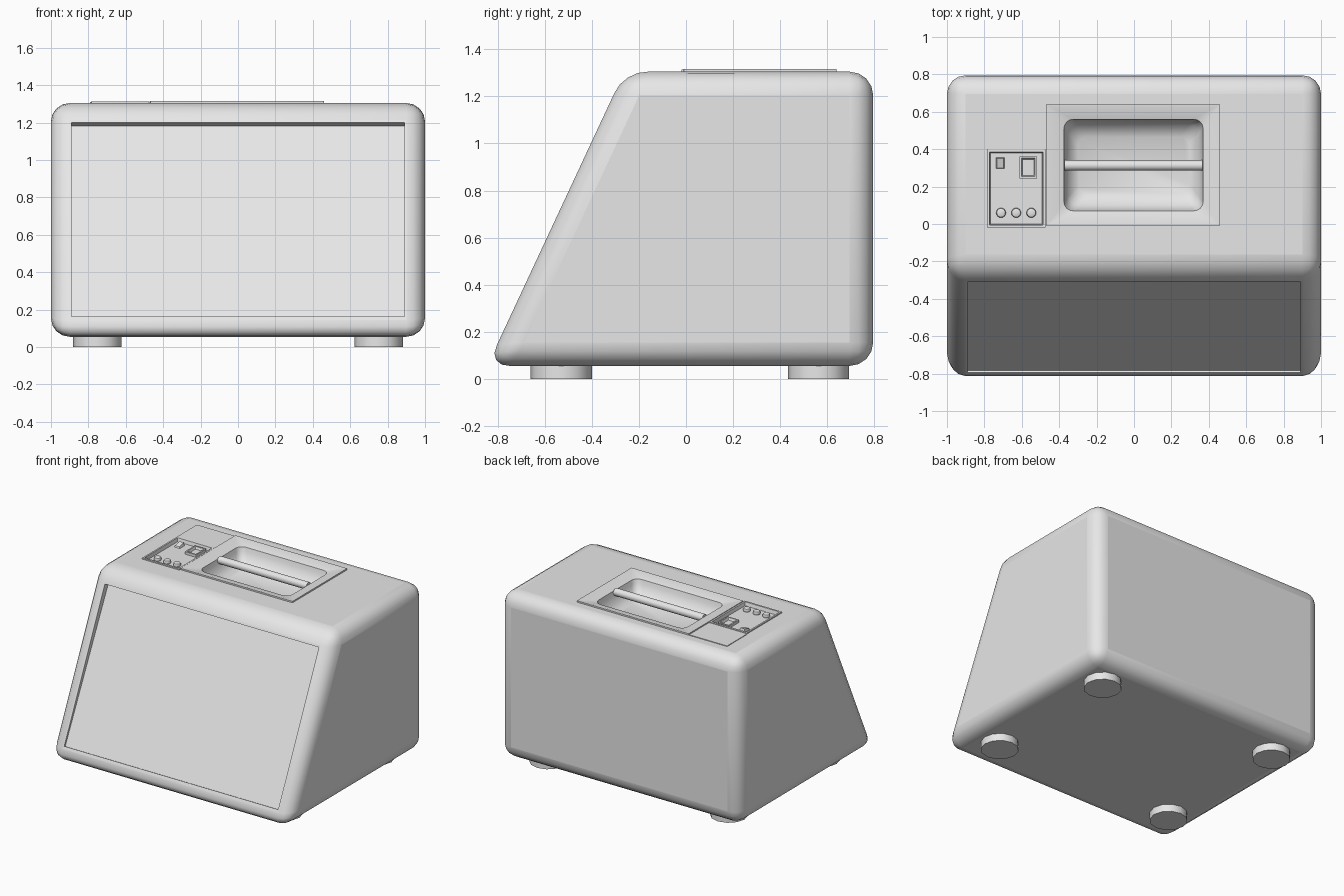
import bpy, bmesh, math
from mathutils import Vector, Matrix

if "Cube" in bpy.data.objects:
    bpy.data.objects.remove(bpy.data.objects["Cube"])

grey = bpy.data.materials.new("light_grey")
grey.diffuse_color = (0.8, 0.8, 0.8, 1)
grey.use_nodes = True
grey.node_tree.nodes["Principled BSDF"].inputs["Base Color"].default_value = grey.diffuse_color


def finish(name, bm, angle=40, recalc=True):
    """Turn a bmesh into a named, coloured, smooth-shaded object."""
    if recalc:
        bmesh.ops.recalc_face_normals(bm, faces=bm.faces[:])
    me = bpy.data.meshes.new(name)
    bm.to_mesh(me)
    bm.free()
    me.materials.append(grey)
    ob = bpy.data.objects.new(name, me)
    bpy.context.collection.objects.link(ob)
    smooth(ob, angle)
    return ob


def smooth(ob, angle):
    bpy.ops.object.select_all(action='DESELECT')
    ob.select_set(True)
    bpy.context.view_layer.objects.active = ob
    bpy.ops.object.shade_smooth_by_angle(angle=math.radians(angle))


def prism(name, ring_a, ring_b):
    """Solid between two matching rings of points."""
    bm = bmesh.new()
    a = [bm.verts.new(p) for p in ring_a]
    b = [bm.verts.new(p) for p in ring_b]
    n = len(a)
    bm.faces.new(a)
    bm.faces.new(b[::-1])
    for i in range(n):
        j = (i + 1) % n
        bm.faces.new((a[i], b[i], b[j], a[j]))
    return finish(name, bm)


def box(name, x0, x1, y0, y1, z0, z1):
    ring = [(x0, y0), (x1, y0), (x1, y1), (x0, y1)]
    return prism(name, [(x, y, z0) for x, y in ring], [(x, y, z1) for x, y in ring])


def round_rect(x0, x1, y0, y1, z, r, seg=4):
    pts = []
    for k, (cx, cy) in enumerate([(x1 - r, y1 - r), (x0 + r, y1 - r), (x0 + r, y0 + r), (x1 - r, y0 + r)]):
        for i in range(seg + 1):
            t = math.pi / 2 * (k + i / seg)
            pts.append((cx + r * math.cos(t), cy + r * math.sin(t), z))
    return pts


def tray(name, loops, angle=40):
    """Loft rounded rectangles from the outer skirt to the inner floor."""
    bm = bmesh.new()
    rings = [[bm.verts.new(p) for p in round_rect(*l)] for l in loops]
    for a, b in zip(rings, rings[1:]):
        for i in range(len(a)):
            j = (i + 1) % len(a)
            bm.faces.new((a[i], a[j], b[j], b[i]))
    bm.faces.new(rings[-1])
    return finish(name, bm, angle, recalc=False)


def cylinder(name, r, depth, loc, axis='Z', seg=16, bevel=0.0):
    bm = bmesh.new()
    bmesh.ops.create_cone(bm, cap_ends=True, segments=seg, radius1=r, radius2=r, depth=depth)
    if bevel:
        rim = [e for e in bm.edges if abs(e.verts[0].co.z - e.verts[1].co.z) < 1e-5]
        bmesh.ops.bevel(bm, geom=rim, offset=bevel, segments=2, profile=0.5, affect='EDGES')
    rot = Matrix.Rotation(math.pi / 2, 4, 'Y') if axis == 'X' else Matrix()
    bmesh.ops.transform(bm, matrix=Matrix.Translation(loc) @ rot, verts=bm.verts[:])
    return finish(name, bm)


# Cabinet: wedge-shaped side profile with all edges rounded
profile = [(-0.845, 0.055), (0.795, 0.055), (0.795, 1.305), (-0.262, 1.305)]
cabinet = prism("cabinet", [(-1, y, z) for y, z in profile], [(1, y, z) for y, z in profile])
bev = cabinet.modifiers.new("round_edges", 'BEVEL')
bev.width, bev.segments, bev.limit_method = 0.1, 4, 'NONE'

# Sloping front frame of reference
normal = Vector((0, -0.906, 0.423))


def front_ring(top_depth, bottom_depth, w=0.89):
    ring = []
    for x, z, d in [(-w, 0.165, bottom_depth), (w, 0.165, bottom_depth), (w, 1.2, top_depth), (-w, 1.2, top_depth)]:
        ring.append(Vector((x, -0.31 + 0.468 * (z - 1.2), z)) - normal * d)
    return ring


# Openings for the front panel, handle tray and control tray
cutters = [
    prism("front_cutter", front_ring(0.05, 0.022), front_ring(-0.1, -0.1)),
    box("handle_cutter", -0.46, 0.45, 0.0, 0.63, 1.1, 1.5),
    box("control_cutter", -0.775, -0.485, -0.01, 0.39, 1.2, 1.5),
]
for c in cutters:
    c.hide_render = True
    m = cabinet.modifiers.new(c.name, 'BOOLEAN')
    m.operation, m.solver, m.object = 'DIFFERENCE', 'EXACT', c
bpy.context.view_layer.update()
deps = bpy.context.evaluated_depsgraph_get()
baked = bpy.data.meshes.new_from_object(cabinet.evaluated_get(deps))
cabinet.modifiers.clear()
cabinet.data = baked
for c in cutters:
    bpy.data.objects.remove(c)
smooth(cabinet, 40)

# Front panel, set deeper at the top than at the bottom
prism("front_panel", front_ring(0.052, 0.024, 0.889), front_ring(0.04, 0.012, 0.889))

# Handle tray: raised frame falling into a tapered pocket
tray("handle_tray", [
    (-0.47, 0.46, -0.01, 0.64, 1.29, 0.004),
    (-0.47, 0.46, -0.01, 0.64, 1.316, 0.004),
    (-0.458, 0.448, 0.002, 0.628, 1.316, 0.004),
    (-0.375, 0.37, 0.07, 0.56, 1.295, 0.05),
    (-0.368, 0.363, 0.077, 0.553, 1.265, 0.05),
    (-0.35, 0.345, 0.10, 0.53, 1.21, 0.05),
    (-0.30, 0.295, 0.16, 0.47, 1.17, 0.05),
], 35)
cylinder("handle_bar", 0.028, 0.74, (-0.0025, 0.313, 1.283), 'X')

# Control tray and the plain plate behind it
tray("control_tray", [
    (-0.785, -0.474, -0.02, 0.40, 1.29, 0.003),
    (-0.785, -0.474, -0.02, 0.40, 1.314, 0.003),
    (-0.773, -0.486, -0.006, 0.385, 1.314, 0.003),
    (-0.768, -0.491, 0.0, 0.379, 1.288, 0.003),
])
box("rear_plate", -0.79, -0.474, 0.402, 0.64, 1.29, 1.31)

# Knobs, switch and socket
for i, x in enumerate((-0.711, -0.63, -0.549)):
    cylinder(f"knob_{i + 1}", 0.026, 0.03, (x, 0.06, 1.298), bevel=0.01)
prism("switch", [(x, y, 1.287) for x, y in ((-0.738, 0.295), (-0.692, 0.295), (-0.692, 0.355), (-0.738, 0.355))],
      [(-0.733, 0.30, 1.298), (-0.697, 0.30, 1.298), (-0.697, 0.35, 1.312), (-0.733, 0.35, 1.312)])
tray("socket", [
    (-0.612, -0.518, 0.243, 0.362, 1.287, 0.003),
    (-0.612, -0.518, 0.243, 0.362, 1.308, 0.003),
    (-0.602, -0.528, 0.253, 0.352, 1.308, 0.003),
    (-0.596, -0.534, 0.259, 0.346, 1.290, 0.003),
])

# Four round feet
for sx, side in ((-1, "left"), (1, "right")):
    for y, end in ((-0.53, "front"), (0.563, "back")):
        cylinder(f"foot_{end}_{side}", 0.13, 0.07, (sx * 0.752, y, 0.035), seg=12)
